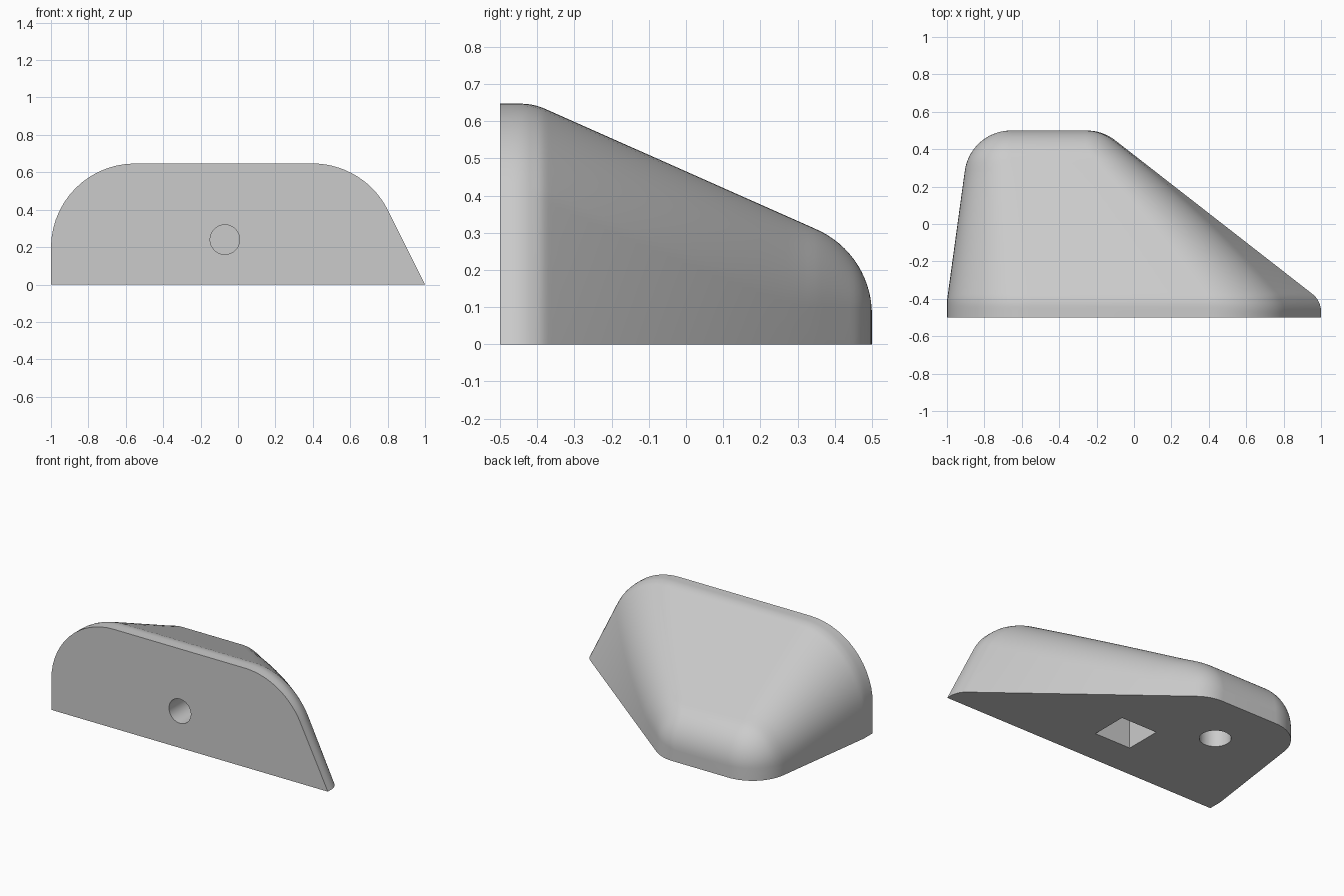
import bpy, bmesh, math
from mathutils import Vector

cube = bpy.data.objects.get("Cube")
if cube:
    bpy.data.objects.remove(cube, do_unlink=True)

grey = bpy.data.materials.new("light_grey")
grey.use_nodes = True
colour = (0.6, 0.6, 0.6, 1)
grey.diffuse_color = colour
grey.node_tree.nodes["Principled BSDF"].inputs["Base Color"].default_value = colour


def fillet(points, radii, steps=14):
    """Round the inner corners of an open 2D polyline."""
    pts = [Vector(p) for p in points]
    out = [pts[0]]
    for before, corner, after, r in zip(pts, pts[1:], pts[2:], radii):
        a = (before - corner).normalized()
        b = (after - corner).normalized()
        half = a.angle(b) / 2
        centre = corner + (a + b).normalized() * (r / math.sin(half))
        start = corner + a * (r / math.tan(half)) - centre
        end = corner + b * (r / math.tan(half)) - centre
        sweep = math.pi - 2 * half
        for i in range(steps + 1):
            t = i / steps
            out.append(centre + (start * math.sin((1 - t) * sweep)
                                 + end * math.sin(t * sweep)) / math.sin(sweep))
    return out + [pts[-1]]


def sample(path, y):
    """Value of a (y, value) path at y."""
    for p, q in zip(path, path[1:]):
        if y <= q.x and q.x - p.x > 1e-7:
            return p.y + (q.y - p.y) * (y - p.x) / (q.x - p.x)
    return path[-1].y


# Guide lines along the depth: top ridge, left-hand edge, right-hand edge
BACK_R = 0.25
ridge = fillet([(-0.5, 0.647), (-0.41, 0.647), (0.5, 0.243), (0.5, 0)],
               [0.16, BACK_R], 40)[:-1]
low_x = fillet([(-0.5, -1), (-0.41, -1), (0.5, -0.875), (0.5, 0)],
               [0.1, BACK_R], 40)[:-1]
high_x = fillet([(-0.5, 1), (-0.41, 1), (0.5, -0.168), (0.5, -1)],
                [0.12, BACK_R], 40)[:-1]


def section(y):
    """Rounded trapezoid cross-section at depth y."""
    h, left, right = (sample(path, y) for path in (ridge, low_x, high_x))
    along = min(max((y + 0.41) / 0.76, 0), 1)
    lean = 0.5 - 0.4 * along
    d = max(BACK_R - (0.5 - y), 0)
    inset = BACK_R - math.sqrt(max(BACK_R ** 2 - d ** 2, 0))
    r = max(0.45 - 0.2 * along - inset, 0.004)
    outline = [(left, 0), (left, h), (right - lean * h, h), (right, 0)]
    return [(p.x, y, p.y) for p in fillet(outline, [r, r])]


# Lofted body
depths = [-0.5, -0.48] + [-0.47 + 0.01 * i for i in range(14)]
depths += [-0.3 + 0.05 * i for i in range(11)]
depths += [0.5 - BACK_R * (1 - math.sin(i / 20 * math.pi / 2)) for i in range(1, 21)]
bm = bmesh.new()
rings = [[bm.verts.new(co) for co in section(y)] for y in depths]
count = len(rings[0])
for a, b in zip(rings, rings[1:]):
    for i in range(count):
        j = (i + 1) % count
        bm.faces.new((a[i], a[j], b[j], b[i]))
bm.faces.new(rings[0])
bm.faces.new(rings[-1])
bmesh.ops.recalc_face_normals(bm, faces=bm.faces)
mesh = bpy.data.meshes.new("wedge_body")
bm.to_mesh(mesh)
bm.free()
body = bpy.data.objects.new("wedge_body", mesh)
bpy.context.collection.objects.link(body)
mesh.materials.append(grey)


def cut(cutter):
    """Subtract a cutter from the body and remove it."""
    cutter.hide_render = True
    cutter.data.materials.append(grey)
    mod = body.modifiers.new("cut", 'BOOLEAN')
    mod.operation = 'DIFFERENCE'
    mod.solver = 'EXACT'
    mod.object = cutter
    bpy.ops.object.select_all(action='DESELECT')
    body.select_set(True)
    bpy.context.view_layer.objects.active = body
    bpy.ops.object.modifier_apply(modifier=mod.name)
    bpy.data.objects.remove(cutter, do_unlink=True)


# Square pocket in the underside
bpy.ops.mesh.primitive_cube_add(size=1, location=(-0.06, -0.145, 0.15))
pocket = bpy.context.object
pocket.scale = (0.26, 0.24, 0.5)
cut(pocket)

# Round hole in the underside
bpy.ops.mesh.primitive_cylinder_add(vertices=48, radius=0.093, depth=0.5,
                                    location=(-0.5, 0.14, 0))
cut(bpy.context.object)

# Round hole from the front into the pocket
bpy.ops.mesh.primitive_cylinder_add(vertices=48, radius=0.079, depth=0.45,
                                    location=(-0.07, -0.4, 0.24),
                                    rotation=(math.pi / 2, 0, 0))
cut(bpy.context.object)

body.select_set(True)
bpy.ops.object.shade_smooth_by_angle(angle=math.radians(30))
